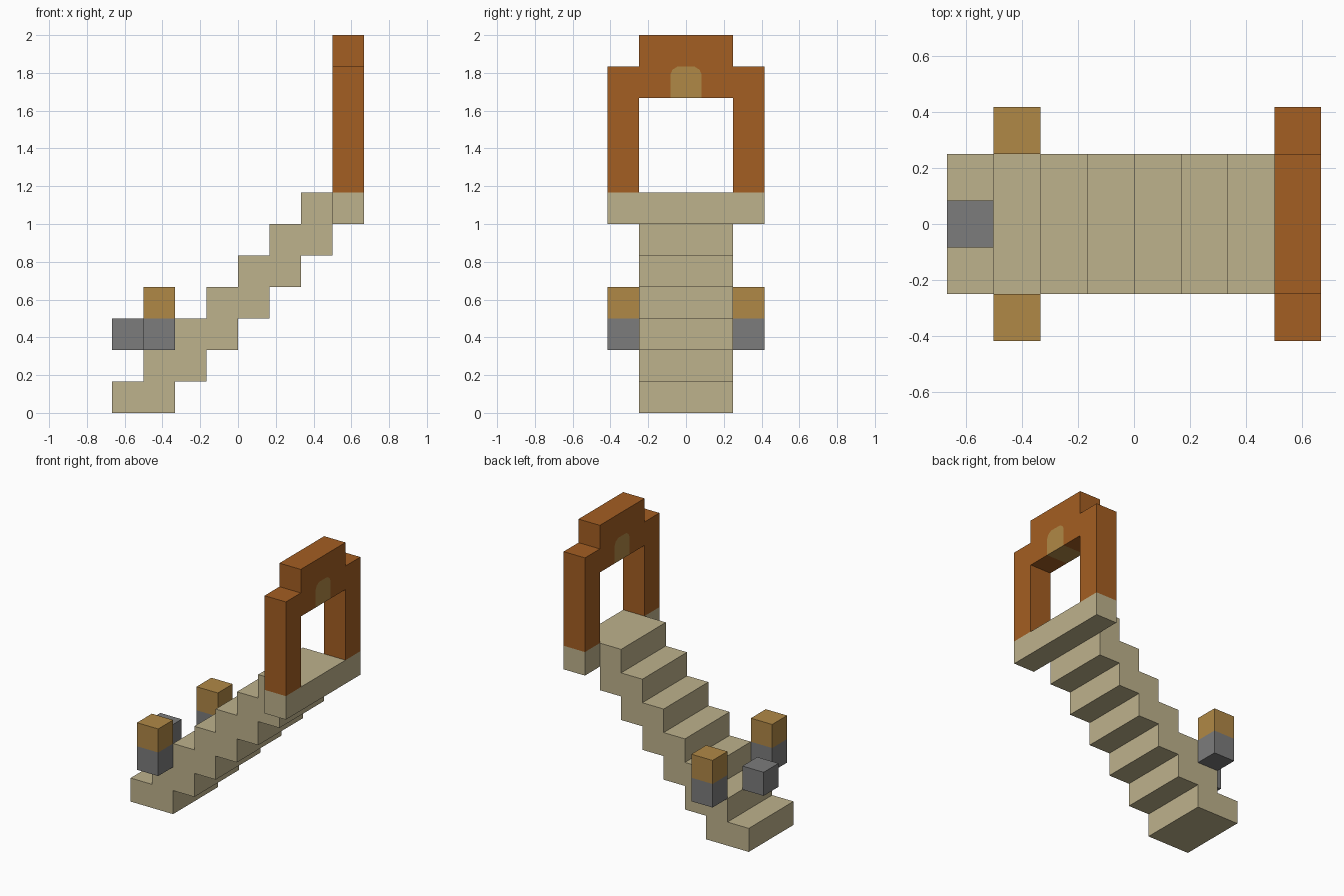
import bpy, bmesh
from mathutils import Vector

U = 1 / 6  # one building block

cube = bpy.data.objects.get("Cube")
if cube:
    bpy.data.objects.remove(cube, do_unlink=True)


def material(name, rgb):
    linear = [((c / 255 + 0.055) / 1.055) ** 2.4 for c in rgb]
    mat = bpy.data.materials.new(name)
    mat.use_nodes = True
    mat.diffuse_color = (*linear, 1)
    mat.node_tree.nodes["Principled BSDF"].inputs["Base Color"].default_value = (*linear, 1)
    return mat


sandstone = material("sandstone", (190, 178, 140))
wood = material("red_brown_wood", (164, 94, 34))
gold = material("golden_wood", (176, 136, 70))
stone = material("grey_stone", (124, 124, 124))


def prism(name, profile, axis, low, high, mat):
    """Extrude a (horizontal, z) profile along x or y, measured in blocks."""
    def place(p, depth):
        return Vector((depth, p[0], p[1]) if axis == "x" else (p[0], depth, p[1])) * U
    bm = bmesh.new()
    face = bm.faces.new([bm.verts.new(place(p, low)) for p in profile])
    new = bmesh.ops.extrude_face_region(bm, geom=[face])["geom"]
    shift = place((0, 0), high - low)
    bmesh.ops.translate(bm, vec=shift, verts=[v for v in new if isinstance(v, bmesh.types.BMVert)])
    bmesh.ops.recalc_face_normals(bm, faces=bm.faces)
    mesh = bpy.data.meshes.new(name)
    bm.to_mesh(mesh)
    bm.free()
    mesh.materials.append(mat)
    obj = bpy.data.objects.new(name, mesh)
    bpy.context.collection.objects.link(obj)
    return obj


def block(name, x, y, z, mat):
    prism(name, [(x[0], z[0]), (x[1], z[0]), (x[1], z[1]), (x[0], z[1])], "y", *y, mat)


# Staircase: stepped top and stepped underside
top, under = [], []
for i in range(7):
    x = i - 4
    top += [(x, i), (x, i + 1)]
    if i < 6:
        under += [(x + 2 if i < 5 else 3, i), (x + 2, i + 1)] if i < 5 else [(3, 5)]
outline = top + [(3, 7)] + under[::-1]
prism("staircase", outline, "y", -1.5, 1.5, sandstone)

# Landing under the gate
block("landing", (3, 4), (-2.5, 2.5), (6, 7), sandstone)

# Emblem running through the lintel
half = [(0.5, 10), (0.5, 10.75), (0.43, 10.9), (0.27, 11)]
emblem = half + [(-y, z) for y, z in half[::-1]]
prism("gate_emblem", emblem, "x", 3, 4, gold)

# Gate arch with an opening that fits the emblem
side = half[::-1] + [(1.5, 10), (1.5, 7), (2.5, 7), (2.5, 11), (1.5, 11), (1.5, 12)]
prism("gate_arch", side + [(-y, z) for y, z in side[::-1]], "x", 3, 4, wood)

# Posts beside the lower steps
for label, s in (("left", 1), ("right", -1)):
    span = sorted((1.5 * s, 2.5 * s))
    block(label + "_post_base", (-3, -2), span, (2, 3), stone)
    block(label + "_post_top", (-3, -2), span, (3, 4), gold)

# Floating stone in front of the steps
block("floating_stone", (-4, -3), (-0.5, 0.5), (2, 3), stone)
